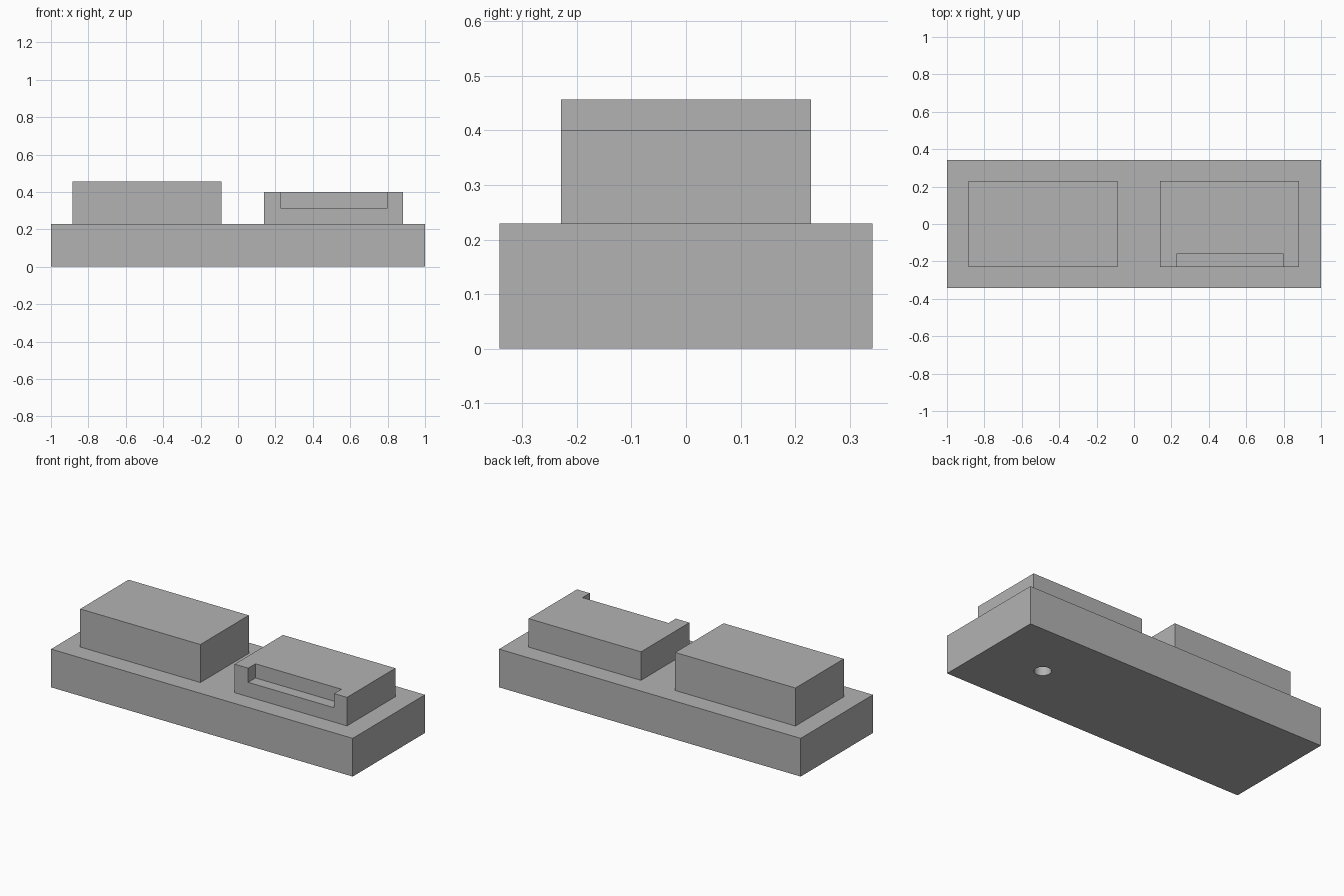
import bpy
import bmesh

cube = bpy.data.objects.get("Cube")
if cube:
    bpy.data.objects.remove(cube, do_unlink=True)

# Single grey material
GREY = (0.45, 0.45, 0.45, 1)
grey = bpy.data.materials.new("mid_grey")
grey.use_nodes = True
grey.diffuse_color = GREY
grey.node_tree.nodes["Principled BSDF"].inputs["Base Color"].default_value = GREY


def add_object(name, bm):
    bmesh.ops.recalc_face_normals(bm, faces=bm.faces)
    mesh = bpy.data.meshes.new(name)
    bm.to_mesh(mesh)
    bm.free()
    mesh.materials.append(grey)
    obj = bpy.data.objects.new(name, mesh)
    bpy.context.collection.objects.link(obj)
    return obj


def box(name, x, y, z):
    """Box from (low, high) ranges on each axis."""
    bm = bmesh.new()
    bmesh.ops.create_cube(bm, size=1)
    for v in bm.verts:
        v.co = [r[1] if c > 0 else r[0] for c, r in zip(v.co, (x, y, z))]
    return add_object(name, bm)


def cut(target, cutter):
    mod = target.modifiers.new("cut", "BOOLEAN")
    mod.operation = "DIFFERENCE"
    mod.solver = "EXACT"
    mod.object = cutter
    bpy.context.view_layer.objects.active = target
    bpy.ops.object.modifier_apply(modifier=mod.name)
    bpy.data.objects.remove(cutter, do_unlink=True)


BASE_TOP = 0.229
DEPTH = (-0.229, 0.229)

# Base slab and the two raised blocks
base = box("base", (-1, 1), (-0.342, 0.342), (0, BASE_TOP))
box("tall_block", (-0.886, -0.089), DEPTH, (BASE_TOP, 0.457))
low_block = box("low_block", (0.138, 0.883), DEPTH, (BASE_TOP, 0.4))

# Notch along the front top edge of the low block
cut(low_block, box("notch_cutter", (0.228, 0.798), (-0.3, -0.16), (0.315, 0.5)))

# Round hole through the base, closed above by the low block
bm = bmesh.new()
bmesh.ops.create_cone(bm, cap_ends=True, segments=32, radius1=0.046, radius2=0.046, depth=0.6)
hole = add_object("hole_cutter", bm)
hole.location = (0.629, 0, 0.1)
bpy.context.view_layer.update()
cut(base, hole)

# Smooth the hole wall while keeping box edges sharp
bpy.ops.object.select_all(action="DESELECT")
base.select_set(True)
bpy.context.view_layer.objects.active = base
bpy.ops.object.shade_smooth_by_angle()
